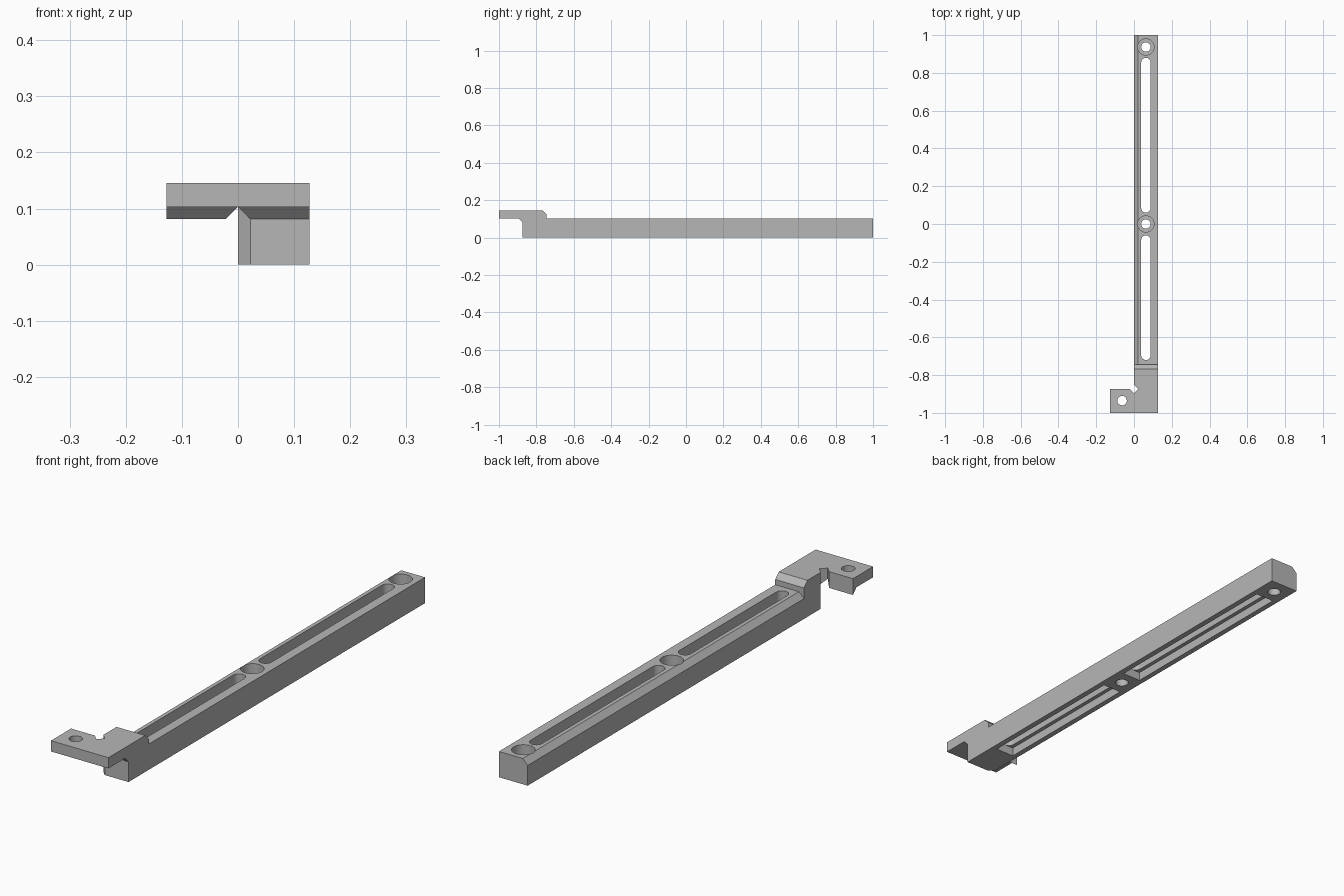
import bpy, bmesh, math
from mathutils import Vector

cube = bpy.data.objects.get("Cube")
if cube:
    bpy.data.objects.remove(cube, do_unlink=True)

grey = bpy.data.materials.new("plain grey")
grey.use_nodes = True
grey.diffuse_color = (0.47, 0.47, 0.47, 1)
grey.node_tree.nodes["Principled BSDF"].inputs["Base Color"].default_value = grey.diffuse_color


def prism(name, points, axis, lo, hi):
    """Extrude a 2D outline along an axis from lo to hi."""
    place = {"x": lambda u, v: (lo, u, v), "y": lambda u, v: (u, lo, v),
             "z": lambda u, v: (u, v, lo)}[axis]
    bm = bmesh.new()
    face = bm.faces.new([bm.verts.new(place(u, v)) for u, v in points])
    grown = bmesh.ops.extrude_face_region(bm, geom=[face])["geom"]
    shift = Vector([hi - lo if a == axis else 0 for a in "xyz"])
    bmesh.ops.translate(bm, vec=shift, verts=[g for g in grown if isinstance(g, bmesh.types.BMVert)])
    bmesh.ops.recalc_face_normals(bm, faces=bm.faces)
    mesh = bpy.data.meshes.new(name)
    bm.to_mesh(mesh)
    bm.free()
    mesh.materials.append(grey)
    obj = bpy.data.objects.new(name, mesh)
    bpy.context.collection.objects.link(obj)
    return obj


def capsule(x, y0, y1, r, n=16):
    """Outline of a slot with round ends; a circle when y0 equals y1."""
    skip = 1 if y0 == y1 else 0
    pts = []
    for start, y in ((0, y1), (math.pi, y0)):
        for i in range(n + 1 - skip):
            a = start + math.pi * i / n
            pts.append((x + r * math.cos(a), y + r * math.sin(a)))
    return pts


def rect(u0, u1, v0, v1):
    return [(u0, v0), (u1, v0), (u1, v1), (u0, v1)]


def combine(target, other, operation):
    mod = target.modifiers.new("combine", "BOOLEAN")
    mod.object, mod.operation, mod.solver = other, operation, "EXACT"
    bpy.context.view_layer.objects.active = target
    bpy.ops.object.modifier_apply(modifier=mod.name)
    bpy.data.objects.remove(other, do_unlink=True)


# Main dimensions
W, MID, TOP, HIGH, C = 0.127, 0.063, 0.103, 0.146, 0.022
FRONT, STEP = -0.873, -0.745

# Long bar with raised front shelf, seen from the side
bar = prism("slotted_bar", [
    (FRONT, 0), (1, 0), (1, TOP), (STEP, TOP), (STEP, HIGH - C), (STEP - C, HIGH),
    (-1, HIGH), (-1, TOP), (FRONT - C, TOP), (FRONT, TOP - C)], "x", 0, W)

# Side ear with a wedge under its back edge
ear = prism("mounting_ear", [
    (-1, HIGH), (-1, TOP), (FRONT - C, TOP), (FRONT, TOP - C), (FRONT, HIGH)], "x", -W, 0)
combine(bar, ear, "UNION")

# Bevel along the top edge of the bar
combine(bar, prism("edge_cutter", [
    (-0.01, TOP - C - 0.01), (C + 0.01, TOP + 0.01), (-0.01, TOP + 0.01)],
    "y", STEP, 1.1), "DIFFERENCE")

# Diamond relief in the inner corner
combine(bar, prism("corner_cutter", [
    (-C, FRONT), (0, FRONT - C), (C, FRONT), (0, FRONT + C)], "z", -0.1, 0.3), "DIFFERENCE")

# Slots, each with a wider groove underneath
for y0, y1 in ((-0.72, -0.06), (0.06, 0.88)):
    r = 0.025
    combine(bar, prism("slot_cutter", capsule(MID, y0 + r, y1 - r, r), "z", -0.1, 0.2), "DIFFERENCE")
    combine(bar, prism("groove_cutter", rect(MID - 0.041, MID + 0.041, y0, y1),
                       "z", -0.1, 0.035), "DIFFERENCE")

# Counterbored screw holes
for y in (0, 0.937):
    combine(bar, prism("hole_cutter", capsule(MID, y, y, 0.025), "z", -0.1, 0.2), "DIFFERENCE")
    combine(bar, prism("bore_cutter", capsule(MID, y, y, 0.043), "z", 0.045, 0.2), "DIFFERENCE")

# Hole in the ear
combine(bar, prism("ear_hole_cutter", capsule(-MID, -0.935, -0.935, 0.025), "z", -0.1, 0.2), "DIFFERENCE")

# Smooth round walls, sharp edges elsewhere
bpy.ops.object.select_all(action="DESELECT")
bar.select_set(True)
bpy.context.view_layer.objects.active = bar
bpy.ops.object.shade_smooth_by_angle(angle=math.radians(30))
